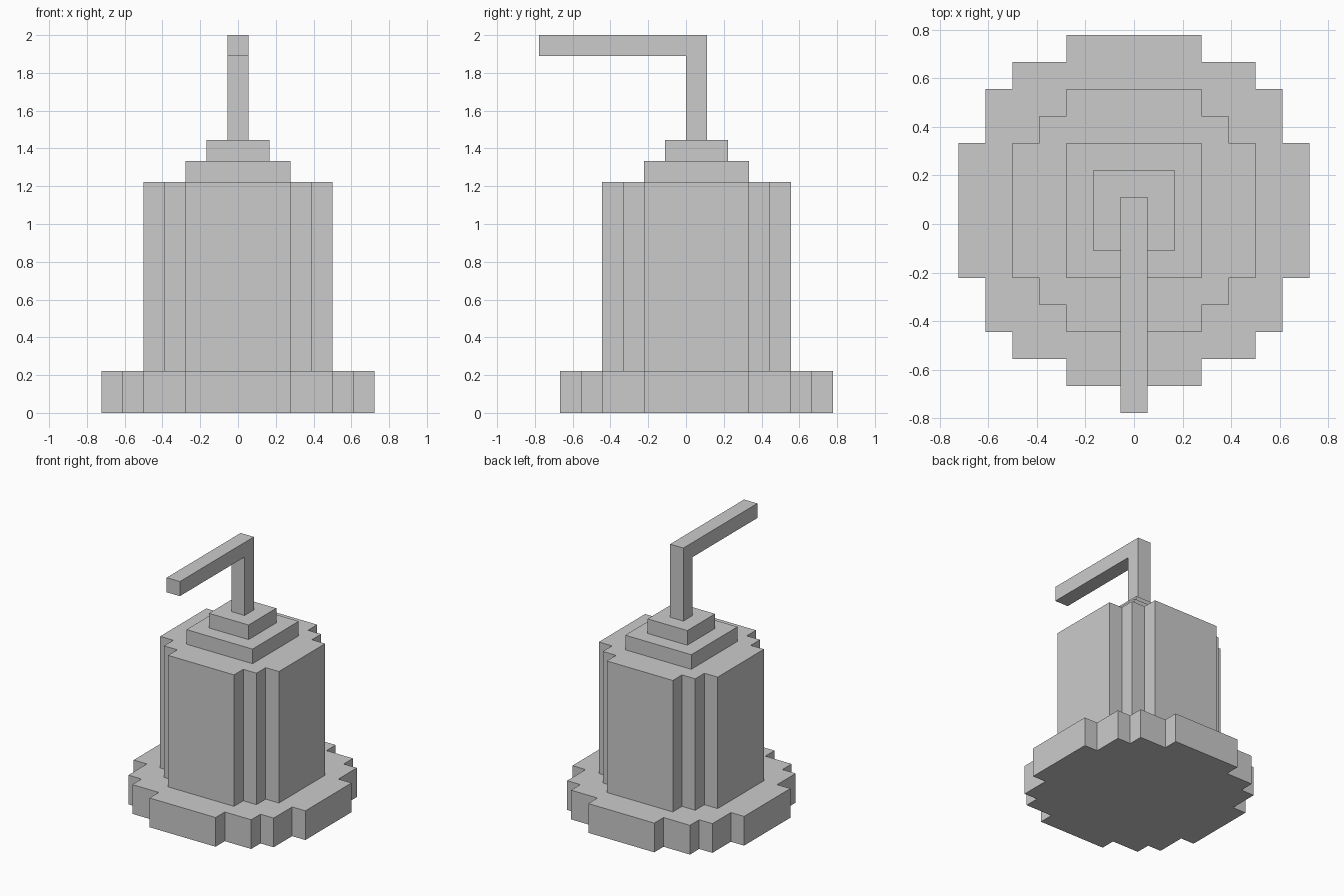
import bpy, bmesh
from mathutils import Vector

if "Cube" in bpy.data.objects:
    bpy.data.objects.remove(bpy.data.objects["Cube"])

U = 2 / 18          # one block of the grid
CY = 0.5            # the bottle's axis sits half a block behind the origin


def extrude(name, points, direction):
    """Closed prism from a flat outline, all in block units."""
    bm = bmesh.new()
    face = bm.faces.new([bm.verts.new(Vector(p) * U) for p in points])
    moved = bmesh.ops.extrude_face_region(bm, geom=[face])["geom"]
    bmesh.ops.translate(bm, vec=Vector(direction) * U,
                        verts=[v for v in moved if isinstance(v, bmesh.types.BMVert)])
    bmesh.ops.recalc_face_normals(bm, faces=bm.faces)
    mesh = bpy.data.meshes.new(name)
    bm.to_mesh(mesh)
    bm.free()
    bpy.context.collection.objects.link(bpy.data.objects.new(name, mesh))


def stepped_disc(name, steps, z0, z1):
    """Blocky round: steps are (half x, half y) pairs from the back round to the side."""
    quarter = [steps[0]]
    for (xa, _), (xb, yb) in zip(steps, steps[1:]):
        quarter += [(xa, yb), (xb, yb)]
    half = quarter + [(x, -y) for x, y in reversed(quarter)]
    ring = half + [(-x, y) for x, y in reversed(half)]
    extrude(name, [(x, y + CY, z0) for x, y in ring], (0, 0, z1 - z0))


# Base plate, bottle body, shoulder and collar
stepped_disc("base", [(2.5, 6.5), (4.5, 5.5), (5.5, 4.5), (6.5, 2.5)], 0, 2)
stepped_disc("body", [(2.5, 4.5), (3.5, 3.5), (4.5, 2.5)], 2, 11)
stepped_disc("shoulder", [(2.5, 2.5)], 11, 12)
stepped_disc("collar", [(1.5, 1.5)], 12, 13)

# Pump stem with its spout reaching forward
spout = [(1, 13), (1, 18), (-7, 18), (-7, 17), (0, 17), (0, 13)]
extrude("pump_spout", [(-0.5, y, z) for y, z in spout], (1, 0, 0))
